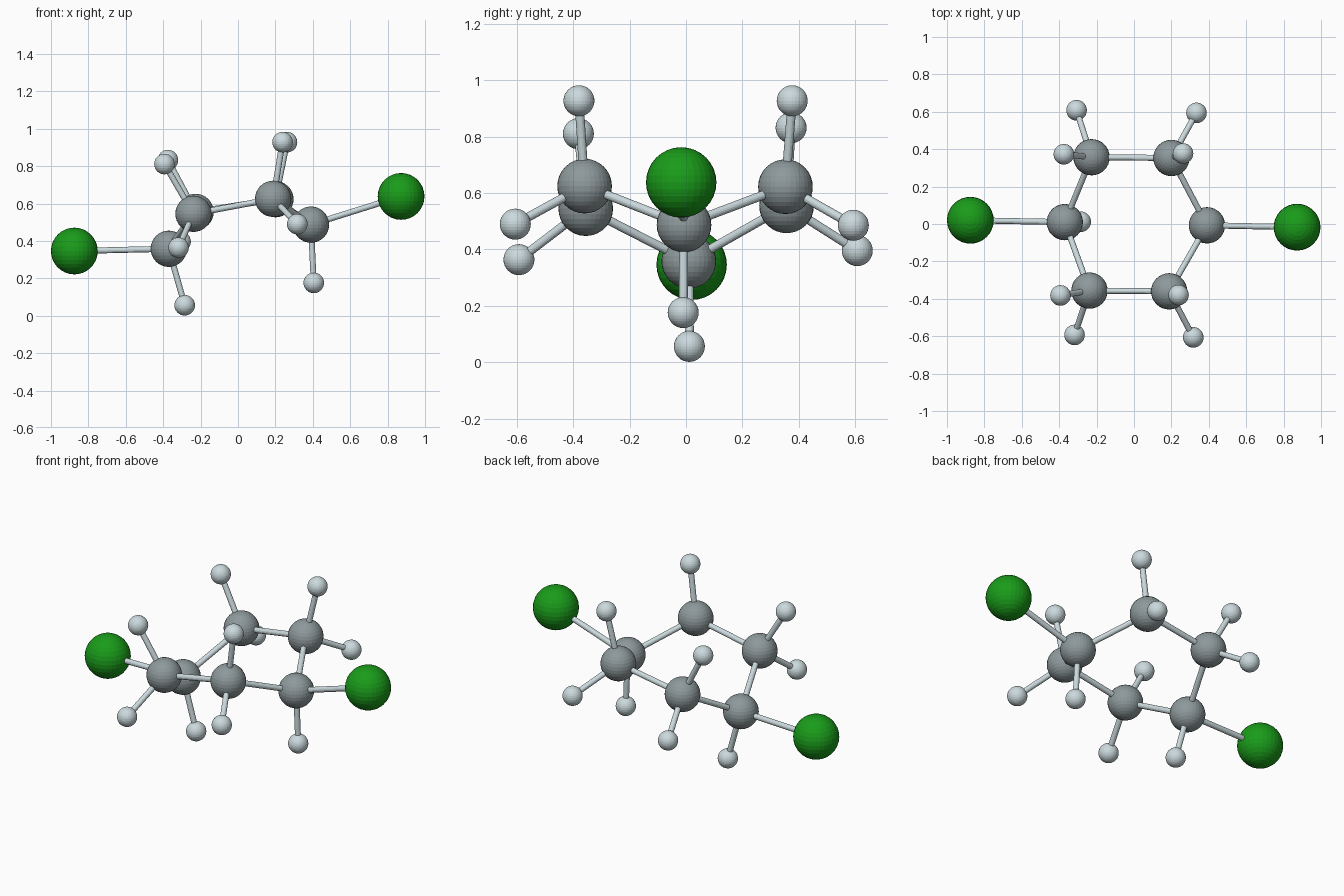
import bpy
from mathutils import Vector

if "Cube" in bpy.data.objects:
    bpy.data.objects.remove(bpy.data.objects["Cube"])


def material(name, rgb):
    m = bpy.data.materials.new(name)
    m.diffuse_color = (*rgb, 1)
    m.use_nodes = True
    m.node_tree.nodes["Principled BSDF"].inputs["Base Color"].default_value = m.diffuse_color
    return m


dark = material("carbon_grey", (0.27, 0.32, 0.33))
pale = material("pale_blue_grey", (0.60, 0.70, 0.73))
green = material("chlorine_green", (0.01, 0.33, 0.01))


def atom(name, pos, radius, mat):
    bpy.ops.mesh.primitive_uv_sphere_add(segments=32, ring_count=16, radius=radius, location=pos)
    ob = bpy.context.object
    ob.name = name
    ob.data.materials.append(mat)


def bond(name, a, b):
    a, b = Vector(a), Vector(b)
    bpy.ops.mesh.primitive_cylinder_add(vertices=16, radius=0.016, depth=(b - a).length, location=(a + b) / 2)
    ob = bpy.context.object
    ob.name = name
    ob.rotation_euler = (b - a).to_track_quat('Z', 'Y').to_euler()
    ob.data.materials.append(pale)


# Ring carbons, each with the atoms that hang from it
CL, H = ("chlorine", 0.125, green), ("hydrogen", 0.055, pale)
ring = [
    ((-0.37, 0.01, 0.358), [(CL, (-0.875, 0.02, 0.346)), (H, (-0.285, 0.012, 0.056))]),
    ((-0.227, 0.357, 0.555), [(H, (-0.307, 0.608, 0.396)), (H, (-0.375, 0.373, 0.832))]),
    ((0.2, 0.353, 0.623), [(H, (0.334, 0.594, 0.486)), (H, (0.262, 0.377, 0.928))]),
    ((0.39, -0.007, 0.487), [(CL, (0.872, -0.017, 0.638)), (H, (0.405, -0.01, 0.176))]),
    ((0.188, -0.36, 0.625), [(H, (0.317, -0.606, 0.49)), (H, (0.238, -0.38, 0.928))]),
    ((-0.238, -0.356, 0.545), [(H, (-0.318, -0.593, 0.364)), (H, (-0.393, -0.382, 0.811))]),
]

for i, (c, hangers) in enumerate(ring):
    atom(f"carbon_{i + 1}", c, 0.097, dark)
    bond(f"ring_bond_{i + 1}", c, ring[(i + 1) % 6][0])
    for j, ((kind, r, mat), p) in enumerate(hangers):
        atom(f"{kind}_{i + 1}_{j + 1}", p, r, mat)
        bond(f"{kind}_bond_{i + 1}_{j + 1}", c, p)
